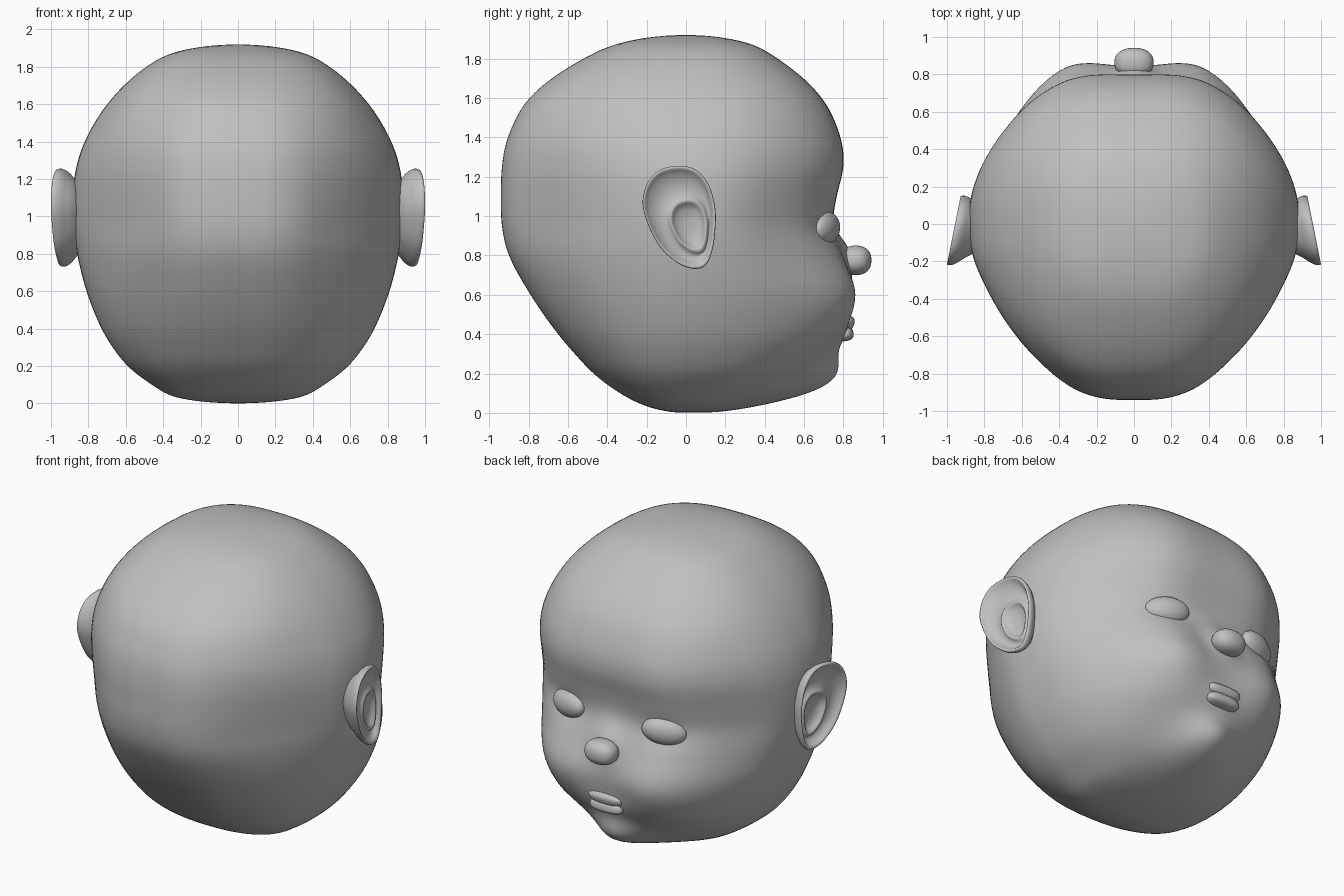
import bpy, bmesh, math
from mathutils import Vector, Matrix

if "Cube" in bpy.data.objects:
    bpy.data.objects.remove(bpy.data.objects["Cube"])

grey = bpy.data.materials.new("plain grey")
grey.diffuse_color = (0.53, 0.53, 0.53, 1)
grey.use_nodes = True
grey.node_tree.nodes["Principled BSDF"].inputs["Base Color"].default_value = grey.diffuse_color


def finish(name, bm):
    bmesh.ops.recalc_face_normals(bm, faces=bm.faces)
    me = bpy.data.meshes.new(name)
    bm.to_mesh(me)
    bm.free()
    me.materials.append(grey)
    for p in me.polygons:
        p.use_smooth = True
    ob = bpy.data.objects.new(name, me)
    bpy.context.collection.objects.link(ob)
    return ob


def loft(name, rings):
    """Skin closed rings of points and close both ends with a fan."""
    bm = bmesh.new()
    loops = [[bm.verts.new(p) for p in r] for r in rings]
    n = len(loops[0])
    for a, b in zip(loops, loops[1:]):
        for i in range(n):
            j = (i + 1) % n
            bm.faces.new((a[i], a[j], b[j], b[i]))
    for lp in (loops[0], loops[-1]):
        mid = bm.verts.new(sum((v.co for v in lp), Vector()) / n)
        for i in range(n):
            bm.faces.new((lp[i], lp[(i + 1) % n], mid))
    return finish(name, bm)


def ellipsoid(name, centre, radii, rot=(0, 0, 0), power=2):
    """Ellipsoid; a power above 2 makes it boxier."""
    bm = bmesh.new()
    bmesh.ops.create_uvsphere(bm, u_segments=40, v_segments=24, radius=1)
    for v in bm.verts:
        v.co /= sum(abs(c) ** power for c in v.co) ** (1 / power)
    m = Matrix.Translation(centre)
    for ang, ax in zip(rot, "XYZ"):
        m = m @ Matrix.Rotation(math.radians(ang), 4, ax)
    bm.transform(m @ Matrix.Diagonal((*radii, 1)))
    return finish(name, bm)


def closed_curve(pts, sub):
    """Smooth closed curve through 2D points."""
    out, n = [], len(pts)
    for i in range(n):
        a, b, c, d = (Vector(pts[(i + k) % n]) for k in (-1, 0, 1, 2))
        for s in range(sub):
            t = s / sub
            out.append(0.5 * (2 * b + (c - a) * t + (2 * a - 5 * b + 4 * c - d) * t * t
                              + (3 * b - a - 3 * c + d) * t ** 3))
    return out


def hermite(keys, x):
    """Smooth interpolation of rows (x, values...)."""
    i = max(k for k in range(len(keys) - 1) if keys[k][0] <= x + 1e-9)
    lo, hi = keys[i], keys[i + 1]
    h = hi[0] - lo[0]
    t = (x - lo[0]) / h

    def slope(k, c):
        p, q = keys[max(k - 1, 0)], keys[min(k + 1, len(keys) - 1)]
        return (q[c] - p[c]) / (q[0] - p[0])
    return [(2 * t**3 - 3 * t**2 + 1) * lo[c] + (t**3 - 2 * t**2 + t) * h * slope(i, c)
            + (3 * t**2 - 2 * t**3) * hi[c] + (t**3 - t**2) * h * slope(i + 1, c)
            for c in range(1, len(lo))]


# Head outline: height, half width, back depth, front depth
TOP = 1.92
levels = [(0, 0, 0, 0), (.03, .32, .19, .26), (.1, .46, .335, .47), (.2, .59, .47, .61),
          (.3, .67, .565, .71), (.4, .73, .65, .78), (.6, .81, .79, .835), (.8, .86, .90, .785),
          (.95, .88, .935, .745), (1.1, .883, .94, .765), (1.25, .868, .935, .80),
          (1.4, .82, .905, .785), (1.6, .70, .795, .69), (1.8, .49, .52, .465),
          (1.88, .33, .33, .31), (TOP, 0, 0, 0)]
keys = [(math.acos(max(-1, min(1, 1 - 2 * r[0] / TOP))), *r[1:]) for r in levels]

# Unit cross-section of the head, right half from front to back
half = [(0, 1), (.17, 1), (.31, .99), (.46, .94), (.64, .8), (.80, .6), (.92, .4), (.985, .2),
        (1, 0), (.97, -.2), (.84, -.44), (.67, -.66), (.48, -.85), (.33, -.95), (.17, -.995), (0, -1)]
section = closed_curve(half + [(-x, y) for x, y in half[-2:0:-1]], 5)

# Soft swellings and hollows of the face: x, z, x spread, z spread, depth
bumps = [(0, .155, .2, .14, .175), (0, .42, .2, .07, .02),           # chin, mouth
         (.40, .57, .26, .24, .055), (-.40, .57, .26, .24, .055),     # cheeks
         (.34, .94, .13, .07, -.025), (-.34, .94, .13, .07, -.025),   # eye sockets
         (0, .81, .1, .1, .06)]                                       # nose bridge

rings = []
N = 90
for k in range(1, N):
    phi = math.pi * k / N
    z = TOP * (1 - math.cos(phi)) / 2
    w, back, front = hermite(keys, phi)
    rnd = abs(math.cos(phi)) ** 1.3
    n = 2.6 if z > .96 else 2.4
    ring = []
    for u in section:
        # Sections grow squarer towards crown and base
        sq = u / (abs(u.x) ** n + abs(u.y) ** n) ** (1 / n)
        v = u.lerp(sq, rnd)
        x, y = v.x * w, v.y * (front if v.y > 0 else back)
        if v.y > 0:
            f = min(1, v.y / .5)
            f = f * f * (3 - 2 * f)
            for cx, cz, sx, sz, d in bumps:
                y += f * d * math.exp(-((x - cx) / sx) ** 2 - ((z - cz) / sz) ** 2)
        ring.append((x, y, z))
    rings.append(ring)
head = loft("head", rings)
sm = head.modifiers.new("soften", 'SMOOTH')
sm.factor, sm.iterations = 0.5, 6

# Nose tip and lips
ellipsoid("nose", (0, .862, .775), (.105, .08, .075), (0, 0, 0), 2.3)
ellipsoid("upper_lip", (0, .81, .463), (.12, .046, .036), (-15, 0, 0), 2.8)
ellipsoid("lower_lip", (0, .805, .4), (.115, .046, .036), (10, 0, 0), 2.8)

# Ears: dish with rolled rim and inner ridge; rows are scale, depth from rim, shift to inner hollow
ear = [(-.04, 1.255), (.05, 1.235), (.115, 1.16), (.147, 1.05), (.15, .95), (.135, .83), (.10, .75),
       (.04, .732), (-.04, .76), (-.13, .84), (-.19, .95), (-.22, 1.06), (-.20, 1.16), (-.14, 1.23)]
outline = closed_curve(ear, 5)
mid, inner = Vector((-.035, 1.0)), Vector((.012, .955))
rows = [(.66, -.13, 0), (.8, -.085, 0), (.91, -.06, 0), (.97, -.04, 0), (1, -.022, 0), (1, -.01, 0),
        (.985, 0, 0), (.95, 0, 0), (.91, -.01, 0), (.85, -.025, .1), (.72, -.04, .4), (.58, -.04, .9),
        (.53, -.027, 1), (.49, -.02, 1), (.45, -.023, 1), (.41, -.035, 1), (.32, -.05, 1), (.12, -.055, 1)]
for side, label in ((1, "right"), (-1, "left")):
    rings = []
    for s, d, sh in rows:
        c = mid.lerp(inner, sh)
        pts = [c + (p - mid) * s for p in outline]
        rings.append([(side * (.957 - .2 * p.x + d), p.x, p.y) for p in pts])
    loft(label + "_ear", rings)
    # Eyes
    ellipsoid(label + "_eye", (side * .34, .706, .937), (.138, .065, .085), (0, side * 6, -side * 20))
